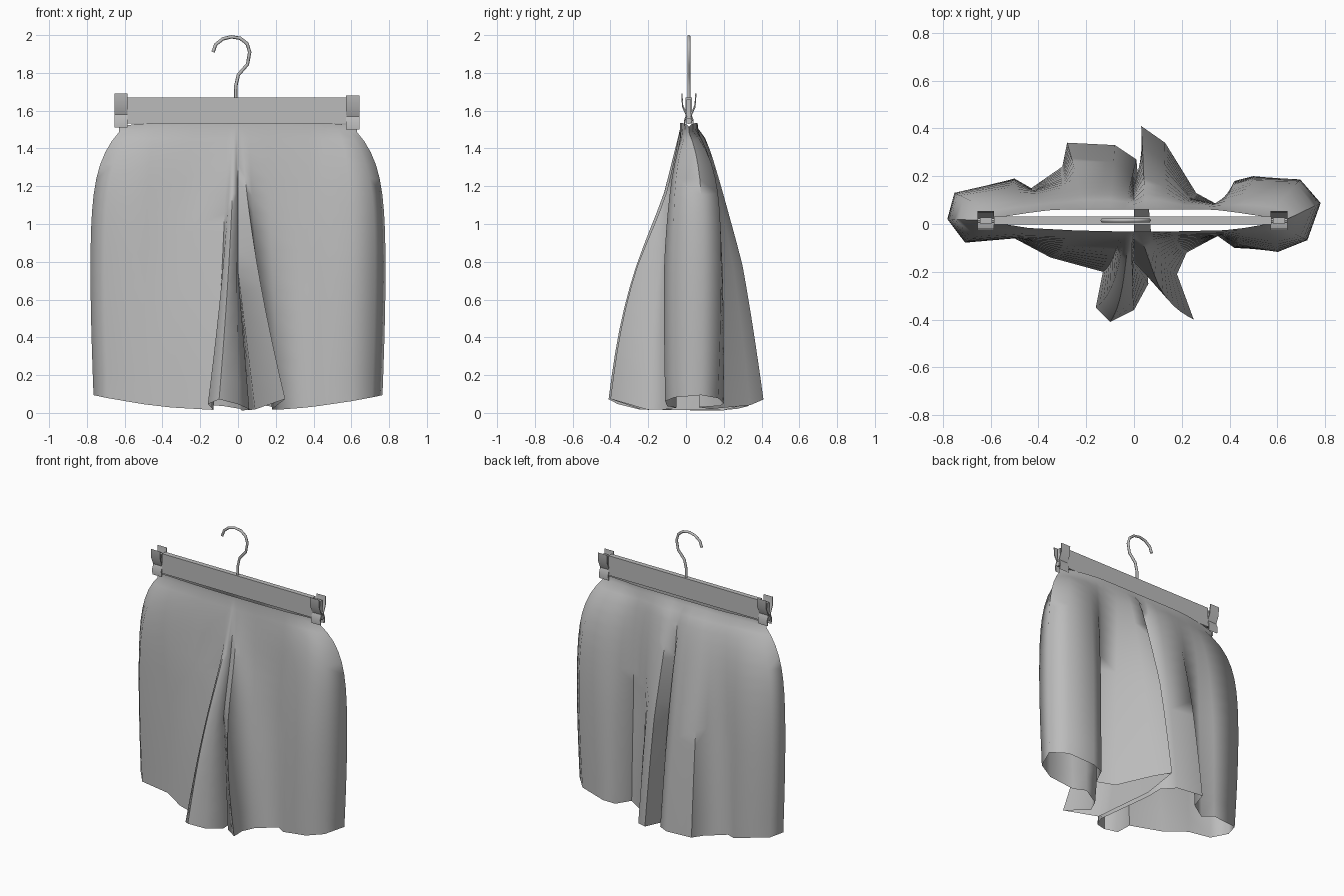
import bpy, bmesh, math
from mathutils import Vector

cube = bpy.data.objects.get("Cube")
if cube:
    bpy.data.objects.remove(cube, do_unlink=True)

grey = bpy.data.materials.new("plain_grey")
grey.use_nodes = True
colour = (0.5, 0.5, 0.5, 1)
grey.diffuse_color = colour
grey.node_tree.nodes["Principled BSDF"].inputs["Base Color"].default_value = colour

MID_Y = 0.015
WAIST_Z = 1.535


def finish(name, bm, angle):
    bmesh.ops.remove_doubles(bm, verts=bm.verts, dist=0.0005)
    bmesh.ops.recalc_face_normals(bm, faces=bm.faces)
    mesh = bpy.data.meshes.new(name)
    bm.to_mesh(mesh)
    bm.free()
    obj = bpy.data.objects.new(name, mesh)
    bpy.context.collection.objects.link(obj)
    mesh.materials.append(grey)
    bpy.ops.object.select_all(action="DESELECT")
    bpy.context.view_layer.objects.active = obj
    obj.select_set(True)
    bpy.ops.object.shade_smooth_by_angle(angle=math.radians(angle))
    return obj


def add_box(bm, low, high):
    low, high = Vector(low), Vector(high)
    made = bmesh.ops.create_cube(bm, size=1)["verts"]
    bmesh.ops.scale(bm, vec=high - low, verts=made)
    bmesh.ops.translate(bm, vec=(low + high) / 2, verts=made)


# Fold outlines from front centre, round the side, to back centre:
# (x at waist, x at hem, y at hem)
RIGHT_LEG = [(0, .06, -.25), (-.01, 0, -.36), (-.02, -.1, -.41), (-.035, -.16, -.35),
             (-.06, -.13, -.2), (-.24, -.35, -.14), (-.44, -.5, -.06), (-.55, -.69, -.07),
             (-.63, -.765, .02), (-.55, -.73, .12), (-.44, -.5, .19), (-.36, -.43, .15),
             (-.28, -.3, .24), (-.2, -.28, .34), (-.1, -.08, .33), (-.04, .01, .27),
             (0, .02, .16)]
LEFT_LEG = [(0, .09, -.24), (.02, .25, -.4), (.06, .18, -.21), (.16, .22, -.12),
            (.38, .35, -.05), (.46, .42, -.1), (.53, .6, -.11), (.58, .71, -.06),
            (.63, .765, .08), (.55, .68, .17), (.44, .5, .2), (.36, .42, .18),
            (.3, .37, .07), (.2, .26, .13), (.12, .13, .34), (.05, .03, .41),
            (0, .05, .2)]
SIDE = 8
ROWS, CROTCH, INNER = 16, 10, 5
DEPTHS = [(i / ROWS) ** 1.4 for i in range(ROWS + 1)]


def hem_point(x, y):
    return Vector((x, y, 0.01 + 0.085 * (x / 0.77) ** 2 + 0.055 * (y / 0.4) ** 4))


def cloth_point(fold, index, t):
    """Blend from the flat waist to the hem; sides fill out sooner than the centre."""
    wx, hx, hy = fold
    sheet = (index > SIDE) - (index < SIDE)
    waist = Vector((wx, MID_Y + sheet * 0.046 * min(1, (0.63 - abs(wx)) * 4),
                    WAIST_Z - 0.02 * (wx / 0.63) ** 8))
    hem = hem_point(hx, hy)
    side = min(1, max(0, (abs(hx) - 0.25) / 0.4))
    # The waistband hangs straight before the cloth flares
    s = max(0, (t - 0.02) / 0.98)
    if sheet > 0:
        slow = slow_x = s ** 0.56
    else:
        slow = s + 0.12 * max(0, math.sin(math.pi * (s - 0.25) / 0.75))
        slow_x = s ** 1.5
    fast = 1 - (1 - s) ** 9 + 0.12 * math.sin(math.pi * s)
    return Vector((wx + (hx - wx) * (slow_x + (fast - slow_x) * side),
                   waist.y + (hy - waist.y) * (slow + (fast - slow) * side),
                   waist.z + (hem.z - waist.z) * t))


def soften_folds(row, t):
    """Relax the pleats near the waist, where the cloth is pulled flat."""
    strength = 0.7 * max(0, 1 - t / 0.5)
    ys = [p.y for p in row]
    for j in range(1, len(row) - 1):
        if abs(j - SIDE) > 1:
            row[j].y += strength * ((ys[j - 1] + ys[j + 1]) / 2 - ys[j])


def add_grid(bm, rows):
    grid = [[bm.verts.new(p) for p in row] for row in rows]
    for upper, lower in zip(grid, grid[1:]):
        for j in range(len(upper) - 1):
            bm.faces.new((upper[j], upper[j + 1], lower[j + 1], lower[j]))


# Shorts: two half bodies sharing the centre and crotch seams
bm = bmesh.new()
last = len(LEFT_LEG) - 1
shared = {0: (0, 0, -.24), last: (0, 0, .2)}
for leg in (RIGHT_LEG, LEFT_LEG):
    rows = []
    for i, t in enumerate(DEPTHS):
        row = []
        for j, fold in enumerate(leg):
            if j not in shared:
                row.append(cloth_point(fold, j, t))
            elif i <= CROTCH:
                row.append(cloth_point(shared[j], j, t))
            else:
                start = cloth_point(shared[j], j, DEPTHS[CROTCH])
                u = (t - DEPTHS[CROTCH]) / (1 - DEPTHS[CROTCH])
                row.append(start.lerp(hem_point(*fold[1:]), u))
        soften_folds(row, t)
        rows.append(row)
    add_grid(bm, rows)
    # Inner leg panel, hanging from the sagging crotch seam
    panel = []
    for row, t in zip(rows[CROTCH:], DEPTHS[CROTCH:]):
        sag = 0.05 * (1 - t) / (1 - DEPTHS[CROTCH])
        line = []
        for k in range(INNER + 1):
            p = row[-1].lerp(row[0], k / INNER)
            p.z -= sag * math.sin(math.pi * k / INNER)
            line.append(p)
        panel.append(line)
    add_grid(bm, panel)
finish("shorts", bm, 65)

# Hanger bar
bm = bmesh.new()
add_box(bm, (-.585, MID_Y - .017, 1.533), (.575, MID_Y + .017, 1.67))
finish("hanger_bar", bm, 30)

# Spring clips: two bent plates, a pivot pin and a core on each end
ARM = [(.04, 1.69), (.036, 1.63), (.014, 1.58), (.026, 1.55), (.024, 1.51)]
for name, x0, x1, drop in (("right_clip", -.655, -.585, 0), ("left_clip", .572, .642, .01)):
    bm = bmesh.new()
    for sign in (-1, 1):
        outer = [(MID_Y + sign * y, z - drop) for y, z in ARM]
        inner = [(y - sign * .006, z) for y, z in outer]
        for (a, b), (c, d) in zip(zip(outer, outer[1:]), zip(inner, inner[1:])):
            ring = [[bm.verts.new((x, *p)) for p in (a, b, d, c)] for x in (x0, x1)]
            bm.faces.new(ring[0])
            bm.faces.new(ring[1])
            for k in (0, 2):
                bm.faces.new((ring[0][k], ring[0][k + 1], ring[1][k + 1], ring[1][k]))
    add_box(bm, (x0 + .01, MID_Y - .012, 1.56 - drop), (x1 - .01, MID_Y + .012, 1.66))
    pin = bmesh.ops.create_cone(bm, cap_ends=True, segments=8, radius1=.016,
                                radius2=.016, depth=x1 - x0)["verts"]
    for v in pin:
        v.co = Vector((v.co.z + (x0 + x1) / 2, v.co.x + MID_Y, v.co.y + 1.555 - drop))
    finish(name, bm, 30)

# Wire hook
PATH = [(-.012, 1.66), (-.012, 1.73), (.002, 1.79), (.05, 1.845), (.062, 1.91),
        (.048, 1.955), (.012, 1.983), (-.035, 1.991), (-.08, 1.98), (-.118, 1.95),
        (-.132, 1.91)]
curve = bpy.data.curves.new("hook", "CURVE")
curve.dimensions = "3D"
curve.bevel_depth = .009
curve.bevel_resolution = 1
curve.use_fill_caps = True
spline = curve.splines.new("POLY")
spline.points.add(len(PATH) - 1)
for point, (x, z) in zip(spline.points, PATH):
    point.co = (x, MID_Y, z, 1)
curve.materials.append(grey)
hook = bpy.data.objects.new("hook", curve)
bpy.context.collection.objects.link(hook)
